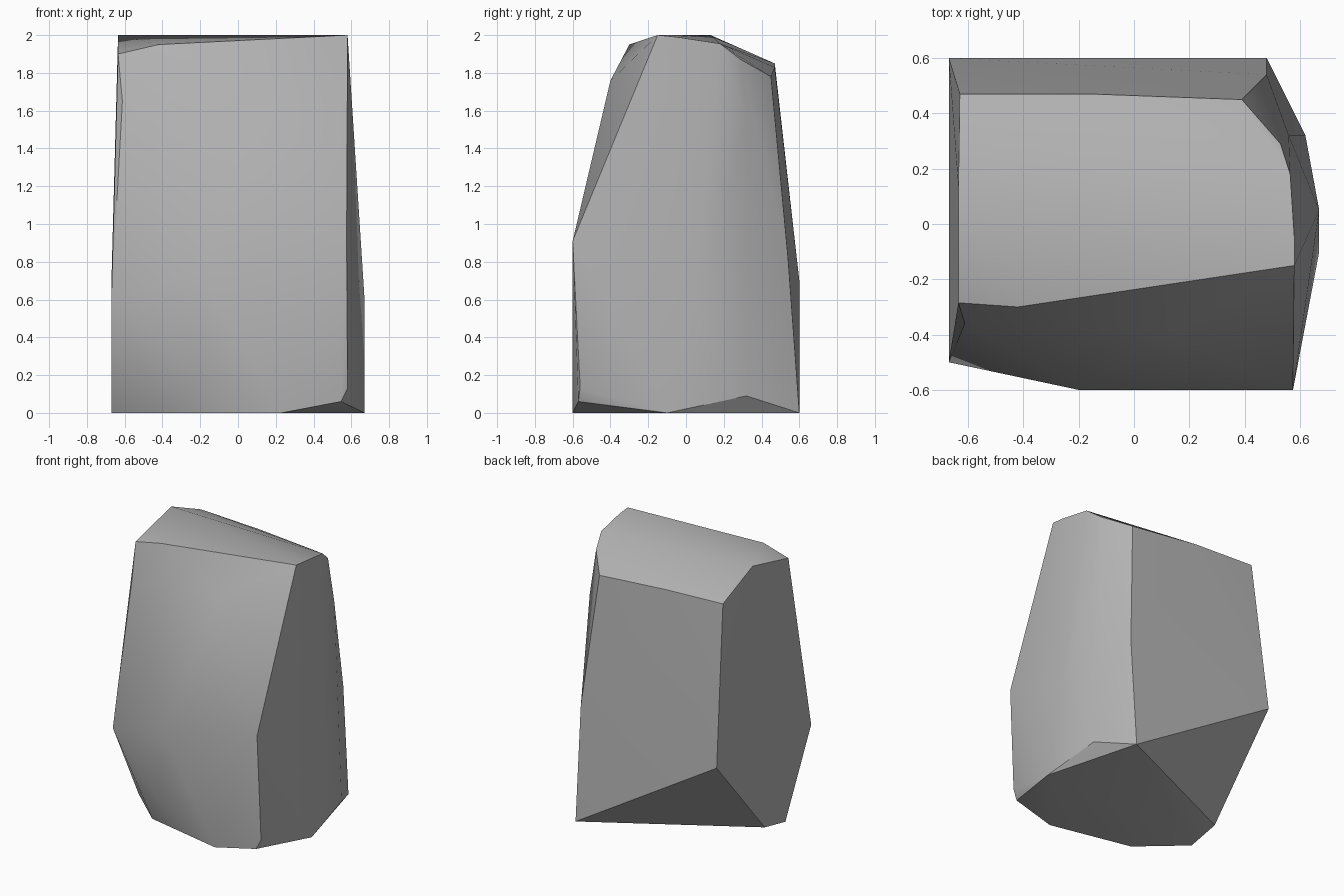
import bpy
import bmesh
import math
from mathutils import Vector

# Remove the default object only
default_cube = bpy.data.objects.get("Cube")
if default_cube:
    bpy.data.objects.remove(default_cube, do_unlink=True)

# Stone colour
stone_grey = bpy.data.materials.new("stone_grey")
stone_grey.use_nodes = True
colour = (0.45, 0.45, 0.45, 1.0)
stone_grey.diffuse_color = colour
shader = stone_grey.node_tree.nodes["Principled BSDF"]
shader.inputs["Base Color"].default_value = colour
shader.inputs["Roughness"].default_value = 0.9

# Chiselled corners of the boulder, grouped by the side they belong to
corners = {
    "top_front_rim": [(.58, -.15, 2), (-.42, -.3, 1.95), (-.635, -.285, 1.9)],
    "top_crown": [(-.635, .13, 2), (.58, -.05, 1.99)],
    "top_left_rim": [(.565, .18, 1.955), (.53, .29, 1.87)],
    "top_back_rim": [(.39, .45, 1.78), (-.15, .47, 1.83), (-.63, .47, 1.85)],
    "front_upper": [(.14, -.4, 1.76), (-.612, -.36, 1.65)],
    "front_belly": [(.575, -.6, .91), (-.2, -.6, .75), (-.2, -.6, .2)],
    "front_foot": [(.58, -.56, .13), (.545, -.57, .06), (.23, -.6, 0)],
    "right_side": [(-.67, -.5, .6), (-.67, .6, .7)],
    "right_foot": [(-.37, -.47, 0), (-.67, -.2, 0), (-.67, .04, .05)],
    "left_side": [(.67, .05, .6), (.56, .32, 1.55)],
    "left_foot": [(.67, -.1, 0), (.62, .32, .09)],
    "back_edge": [(.48, .54, .82), (.48, .6, 0)],
}


def build_hull(name, groups, material):
    """Wrap a convex skin around the corner groups and merge flat facets."""
    bm = bmesh.new()
    for points in groups.values():
        for point in points:
            bm.verts.new(Vector(point))
    hull = bmesh.ops.convex_hull(bm, input=list(bm.verts))
    loose = [v for v in hull["geom_interior"] if isinstance(v, bmesh.types.BMVert)]
    bmesh.ops.delete(bm, geom=loose, context="VERTS")
    bmesh.ops.dissolve_limit(
        bm,
        angle_limit=math.radians(1),
        verts=list(bm.verts),
        edges=list(bm.edges),
    )
    bmesh.ops.recalc_face_normals(bm, faces=list(bm.faces))
    mesh = bpy.data.meshes.new(name)
    bm.to_mesh(mesh)
    bm.free()
    mesh.materials.append(material)
    obj = bpy.data.objects.new(name, mesh)
    bpy.context.collection.objects.link(obj)
    return obj


# Boulder body, soft across shallow facets and crisp on the chipped edges
boulder = build_hull("boulder", corners, stone_grey)
bpy.ops.object.select_all(action="DESELECT")
boulder.select_set(True)
bpy.context.view_layer.objects.active = boulder
bpy.ops.object.shade_smooth_by_angle(angle=math.radians(32))
